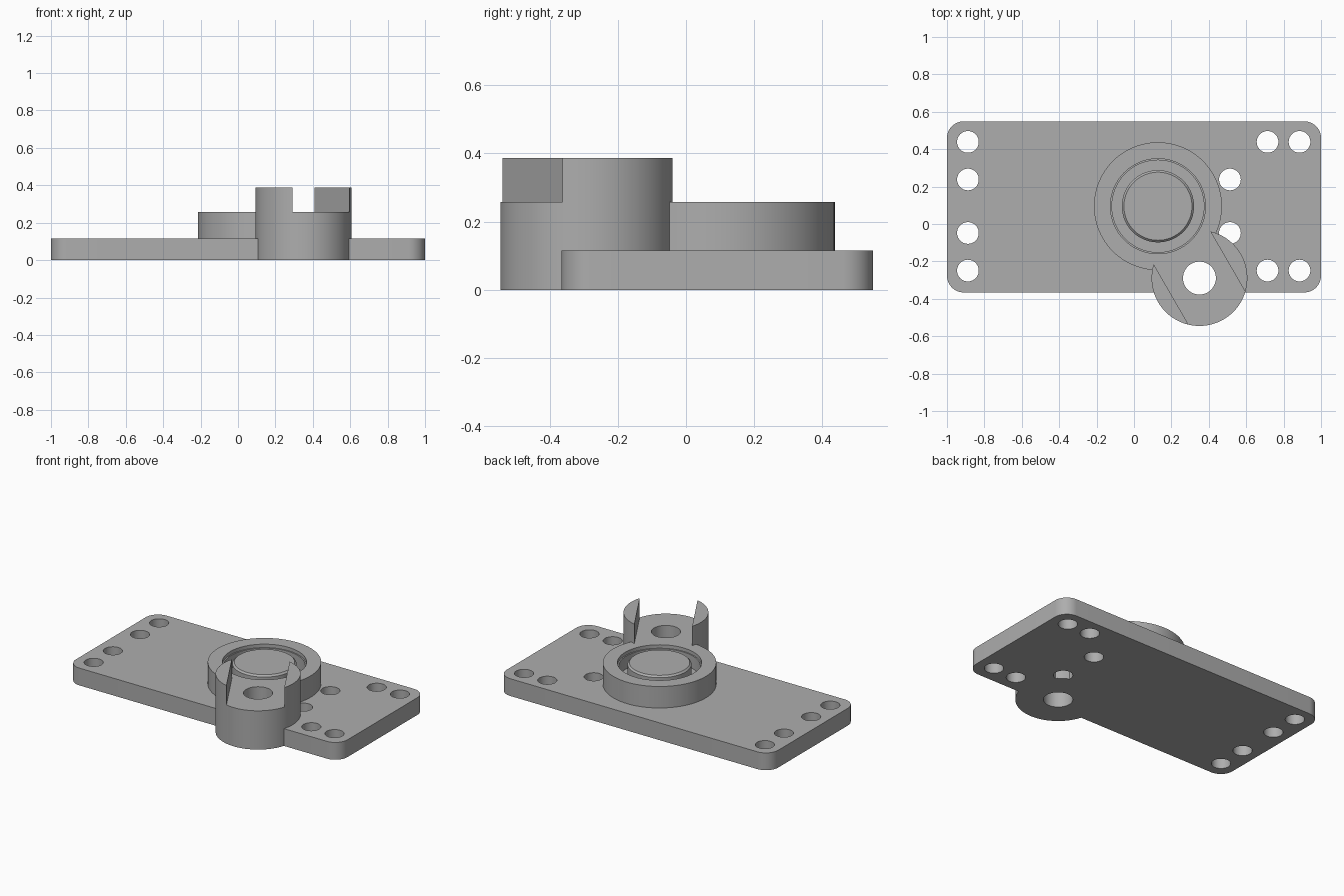
import bpy, bmesh, math
from mathutils import Matrix, Vector

old = bpy.data.objects.get("Cube")
if old:
    bpy.data.objects.remove(old, do_unlink=True)

grey = bpy.data.materials.new("machined grey")
grey.use_nodes = True
colour = (0.42, 0.42, 0.42, 1)
grey.diffuse_color = colour
grey.node_tree.nodes["Principled BSDF"].inputs["Base Color"].default_value = colour

PLATE_TOP, RING_TOP, BOSS_TOP = 0.115, 0.258, 0.387
RING = Vector((0.128, 0.095, 0))
BOSS = Vector((0.35, -0.289, 0))


def finish(name, bm):
    bmesh.ops.recalc_face_normals(bm, faces=bm.faces)
    mesh = bpy.data.meshes.new(name)
    bm.to_mesh(mesh)
    bm.free()
    mesh.materials.append(grey)
    obj = bpy.data.objects.new(name, mesh)
    bpy.context.collection.objects.link(obj)
    return obj


def cylinder(name, centre, radius, z0, z1, sides=96):
    bm = bmesh.new()
    place = Matrix.Translation((centre[0], centre[1], (z0 + z1) / 2))
    bmesh.ops.create_cone(bm, cap_ends=True, segments=sides, radius1=radius,
                          radius2=radius, depth=z1 - z0, matrix=place)
    return finish(name, bm)


def box(name, centre, size, angle=0):
    bm = bmesh.new()
    bmesh.ops.create_cube(bm, size=1, matrix=Matrix.Translation(centre)
                          @ Matrix.Rotation(angle, 4, "Z") @ Matrix.Diagonal((*size, 1)))
    return finish(name, bm)


def washer(name, centre, profile, sides=96):
    # closed radius/height outline turned round the vertical axis
    bm = bmesh.new()
    rings = []
    for i in range(sides):
        turn = Matrix.Rotation(math.tau * i / sides, 3, "Z")
        rings.append([bm.verts.new(centre + turn @ Vector((r, 0, z))) for r, z in profile])
    n = len(profile)
    for i in range(sides):
        a, b = rings[i], rings[(i + 1) % sides]
        for j in range(n):
            k = (j + 1) % n
            bm.faces.new((a[j], b[j], b[k], a[k]))
    return finish(name, bm)


def combine(body, tool, operation):
    mod = body.modifiers.new(operation, "BOOLEAN")
    mod.operation, mod.solver, mod.object = operation, "EXACT", tool
    bpy.ops.object.select_all(action="DESELECT")
    bpy.context.view_layer.objects.active = body
    body.select_set(True)
    bpy.ops.object.modifier_apply(modifier=mod.name)
    bpy.data.objects.remove(tool, do_unlink=True)


# Base plate with rounded corners
y0, y1 = -0.366, 0.549
plate = box("mounting_plate", (0, (y0 + y1) / 2, PLATE_TOP / 2), (2, y1 - y0, PLATE_TOP))
bm = bmesh.new()
bm.from_mesh(plate.data)
corners = [e for e in bm.edges if abs(e.verts[0].co.z - e.verts[1].co.z) > 0.05]
bmesh.ops.bevel(bm, geom=corners, offset=0.09, segments=12, profile=0.5, affect="EDGES")
bm.to_mesh(plate.data)
bm.free()

# Screw holes
rows = {0.439: (-0.888, 0.714, 0.885), 0.238: (-0.888, 0.513),
        -0.048: (-0.888, 0.513), -0.249: (-0.888, 0.714, 0.885)}
for y, columns in rows.items():
    for x in columns:
        combine(plate, cylinder("screw_hole", (x, y), 0.058, -0.1, 0.3, 40), "DIFFERENCE")

# Round boss with a slanted slot leaving two prongs
boss = cylinder("slotted_boss", BOSS, 0.256, 0, BOSS_TOP)
slot = box("slot", BOSS + Vector((0, 0, RING_TOP + 0.2)), (0.35, 1, 0.4), math.radians(30))
combine(boss, slot, "DIFFERENCE")

# Bearing ring, joined to the plate and boss
combine(plate, cylinder("bearing_ring", RING, 0.342, 0.05, RING_TOP), "UNION")
combine(plate, boss, "UNION")

# Circular groove with chamfered edges, leaving a central disc
groove = [(0.193, 0.15), (0.193, 0.247), (0.182, RING_TOP), (0.182, 0.3),
          (0.254, 0.3), (0.254, 0.235), (0.246, 0.235), (0.246, 0.15)]
combine(plate, washer("groove", RING, groove), "DIFFERENCE")

# Pivot bore
combine(plate, cylinder("bore", BOSS, 0.088, -0.1, 0.6, 64), "DIFFERENCE")

bpy.ops.object.shade_smooth_by_angle(angle=math.radians(30))
